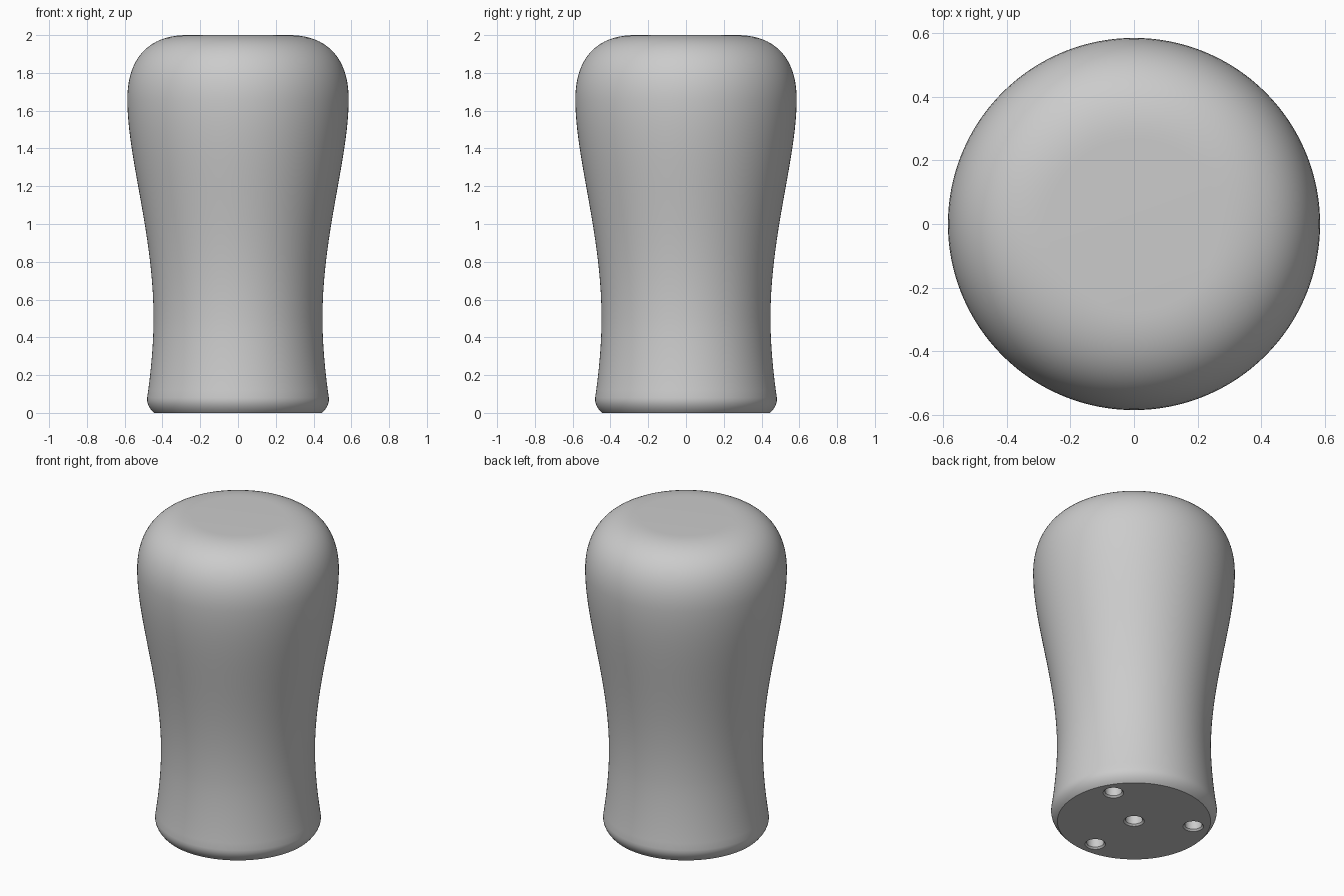
import bpy
import bmesh
from math import sin, cos, pi, radians
from mathutils import Vector
from mathutils.geometry import interpolate_bezier

cube = bpy.data.objects.get("Cube")
if cube:
    bpy.data.objects.remove(cube, do_unlink=True)

grey = bpy.data.materials.new("plain_grey")
grey.use_nodes = True
grey.diffuse_color = (0.6, 0.6, 0.6, 1)
grey.node_tree.nodes["Principled BSDF"].inputs["Base Color"].default_value = grey.diffuse_color


def lathe(bm, profile, segments, centre=(0, 0)):
    """Closed solid of revolution from (radius, height) points, bottom to top."""
    rings = []
    for r, z in profile:
        rings.append([bm.verts.new((centre[0] + r * cos(2 * pi * i / segments),
                                    centre[1] + r * sin(2 * pi * i / segments), z))
                      for i in range(segments)])
    for low, high in zip(rings, rings[1:]):
        for i in range(segments):
            j = (i + 1) % segments
            bm.faces.new((low[i], low[j], high[j], high[i]))
    bm.faces.new(rings[0][::-1])
    bm.faces.new(rings[-1])


def make_object(name, bm):
    mesh = bpy.data.meshes.new(name)
    bm.to_mesh(mesh)
    bm.free()
    mesh.materials.append(grey)
    obj = bpy.data.objects.new(name, mesh)
    bpy.context.collection.objects.link(obj)
    return obj


# Handle profile: rounded foot, waist, swelling shoulder, rounded crown
spans = [
    ((0.445, 0), (0.463, 0.016), (0.485, 0.045), (0.481, 0.08), 7),
    ((0.481, 0.08), (0.463, 0.2), (0.447, 0.36), (0.447, 0.5), 10),
    ((0.447, 0.5), (0.447, 0.95), (0.586, 1.35), (0.586, 1.66), 20),
    ((0.586, 1.66), (0.586, 1.88), (0.47, 2), (0.27, 2), 20),
]
profile = [spans[0][0]]
for a, b, c, d, steps in spans:
    curve = interpolate_bezier(*[Vector((p[0], p[1], 0)) for p in (a, b, c, d)], steps)
    profile += [(p.x, p.y) for p in curve[1:]]

bm = bmesh.new()
lathe(bm, profile, 128)
body = make_object("handle_body", bm)

# Countersunk holes in the base: one central, three around it
hole_profile = [(0.07, -0.01), (0.05, 0.01), (0.05, 0.3)]
centres = [(0, 0)] + [(0.35 * cos(radians(a)), 0.35 * sin(radians(a))) for a in (30, 150, 270)]
bm = bmesh.new()
for centre in centres:
    lathe(bm, hole_profile, 32, centre)
cutter = make_object("hole_cutter", bm)
cutter.hide_render = True

cut = body.modifiers.new("base_holes", 'BOOLEAN')
cut.operation = 'DIFFERENCE'
cut.solver = 'EXACT'
cut.object = cutter
bpy.ops.object.select_all(action='DESELECT')
body.select_set(True)
bpy.context.view_layer.objects.active = body
bpy.ops.object.modifier_apply(modifier=cut.name)
bpy.data.objects.remove(cutter, do_unlink=True)
bpy.ops.object.shade_smooth_by_angle(angle=radians(30))
